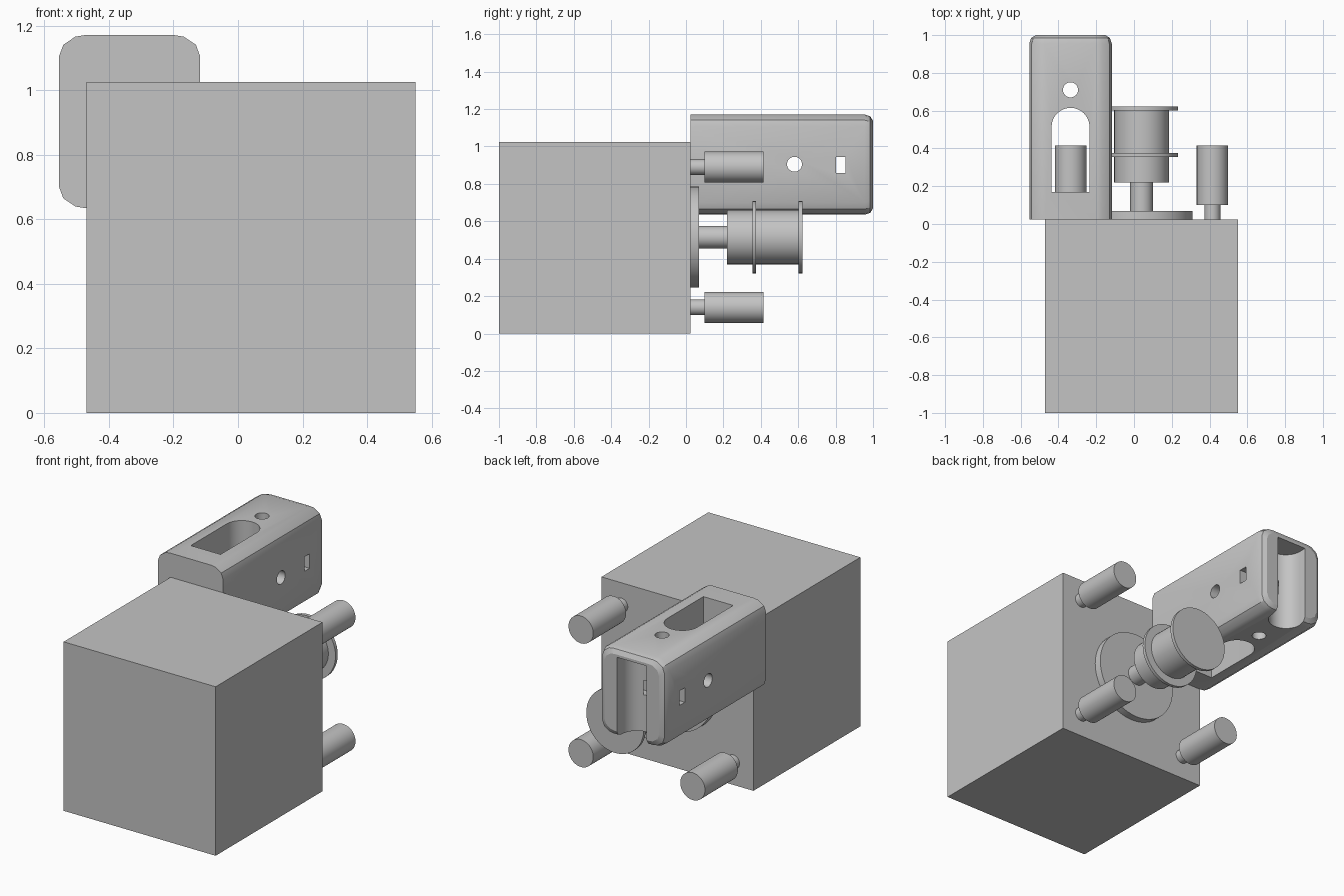
import bpy, bmesh, math

old = bpy.data.objects.get("Cube")
if old:
    bpy.data.objects.remove(old, do_unlink=True)

GREY = (0.55, 0.55, 0.55, 1)
mat = bpy.data.materials.new("plain grey")
mat.use_nodes = True
mat.diffuse_color = GREY
mat.node_tree.nodes["Principled BSDF"].inputs["Base Color"].default_value = GREY


def loft(name, loops):
    """Skin a series of matching closed loops and cap both ends."""
    bm = bmesh.new()
    rings = [[bm.verts.new(p) for p in loop] for loop in loops]
    n = len(rings[0])
    for a, b in zip(rings, rings[1:]):
        for i in range(n):
            j = (i + 1) % n
            bm.faces.new((a[i], a[j], b[j], b[i]))
    bm.faces.new(rings[0])
    bm.faces.new(rings[-1])
    bmesh.ops.recalc_face_normals(bm, faces=bm.faces)
    mesh = bpy.data.meshes.new(name)
    bm.to_mesh(mesh)
    bm.free()
    obj = bpy.data.objects.new(name, mesh)
    bpy.context.collection.objects.link(obj)
    mesh.materials.append(mat)
    return obj


def arc(cx, cy, r, start, end, steps):
    angles = [math.radians(start + (end - start) * i / steps) for i in range(steps + 1)]
    return [(cx + r * math.cos(a), cy + r * math.sin(a)) for a in angles]


def activate(obj):
    bpy.ops.object.select_all(action='DESELECT')
    obj.select_set(True)
    bpy.context.view_layer.objects.active = obj


def smooth(obj, angle=30):
    activate(obj)
    bpy.ops.object.shade_smooth_by_angle(angle=math.radians(angle))


def turned(name, x, z, profile):
    """Round part along y from (radius, y) steps."""
    loops = [[(px, y, pz) for px, pz in arc(x, z, r, 0, 360, 48)[:-1]] for r, y in profile]
    obj = loft(name, loops)
    smooth(obj)
    return obj


def cut(obj, outline, axis, low, high):
    """Cut a prism with the given outline out of an object."""
    place = (lambda p, t: (t, *p)) if axis == 'x' else (lambda p, t: (*p, t))
    cutter = loft("cutter", [[place(p, t) for p in outline] for t in (low, high)])
    cutter.hide_render = True
    mod = obj.modifiers.new("cut", 'BOOLEAN')
    mod.operation = 'DIFFERENCE'
    mod.solver = 'EXACT'
    mod.object = cutter
    activate(obj)
    bpy.ops.object.modifier_apply(modifier=mod.name)
    bpy.data.objects.remove(cutter, do_unlink=True)


# Square motor body
X0, X1, FACE, H = -0.47, 0.55, 0.025, 1.025
loft("motor_body", [[(X0, y, 0), (X1, y, 0), (X1, y, H), (X0, y, H)] for y in (-1, FACE)])

# Pilot disc, shaft and flanged pulley
CX, CZ = 0.04, 0.515
turned("pilot_disc", CX, CZ, [(0.27, FACE), (0.27, 0.07)])
turned("shaft", CX, CZ, [(0.06, 0.06), (0.06, 0.23)])
turned("pulley", CX, CZ, [(0.145, 0.22), (0.145, 0.355), (0.193, 0.355), (0.193, 0.375),
                          (0.145, 0.375), (0.145, 0.602), (0.193, 0.602), (0.193, 0.623)])

# Four mounting screws
for side, sx in (("right", -0.375), ("left", 0.375)):
    for level, sz in (("lower", -0.375), ("upper", 0.375)):
        turned(f"{level}_{side}_screw", CX + sx, CZ + sz,
               [(0.042, FACE), (0.042, 0.1), (0.083, 0.1), (0.083, 0.415)])

# Rounded arm body, its far end softened by shrinking the last sections
AX, AZ, HW, HH = -0.336, 0.903, 0.2185, 0.268
corner = [(0, 0.065), (0.013, 0.03), (0.05, 0.005), (0.08, 0)]
quarter = [(HW - a, HH - b) for a, b in corner]
section = (quarter + [(-x, z) for x, z in reversed(quarter)]
           + [(-x, -z) for x, z in quarter] + [(x, -z) for x, z in reversed(quarter)])
arm = loft("tensioner_arm", [
    [(AX + x * (1 - d / HW), y, AZ + z * (1 - d / HH)) for x, z in section]
    for y, d in ((FACE, 0), (0.955, 0), (0.985, 0.01), (1.0, 0.035))])

# Slot and small hole through the top, notch in the far end, holes through the sides
W = 0.1
cut(arm, [(AX - W, 0.17), (AX + W, 0.17)] + arc(AX, 0.515, W, 0, 180, 24), 'z', 0.5, 1.3)
cut(arm, arc(AX, 0.71, 0.04, 0, 360, 32)[:-1], 'z', 0.5, 1.3)
cut(arm, [(AX + W, 1.1), (AX - W, 1.1)] + arc(AX, 0.95, W, 180, 360, 24), 'z', 0.5, 1.12)
cut(arm, arc(0.58, 0.905, 0.04, 0, 360, 32)[:-1], 'x', -0.8, 0.1)
cut(arm, [(0.803, 0.857), (0.853, 0.857), (0.853, 0.945), (0.803, 0.945)], 'x', -0.8, 0.1)
smooth(arm, 25)
